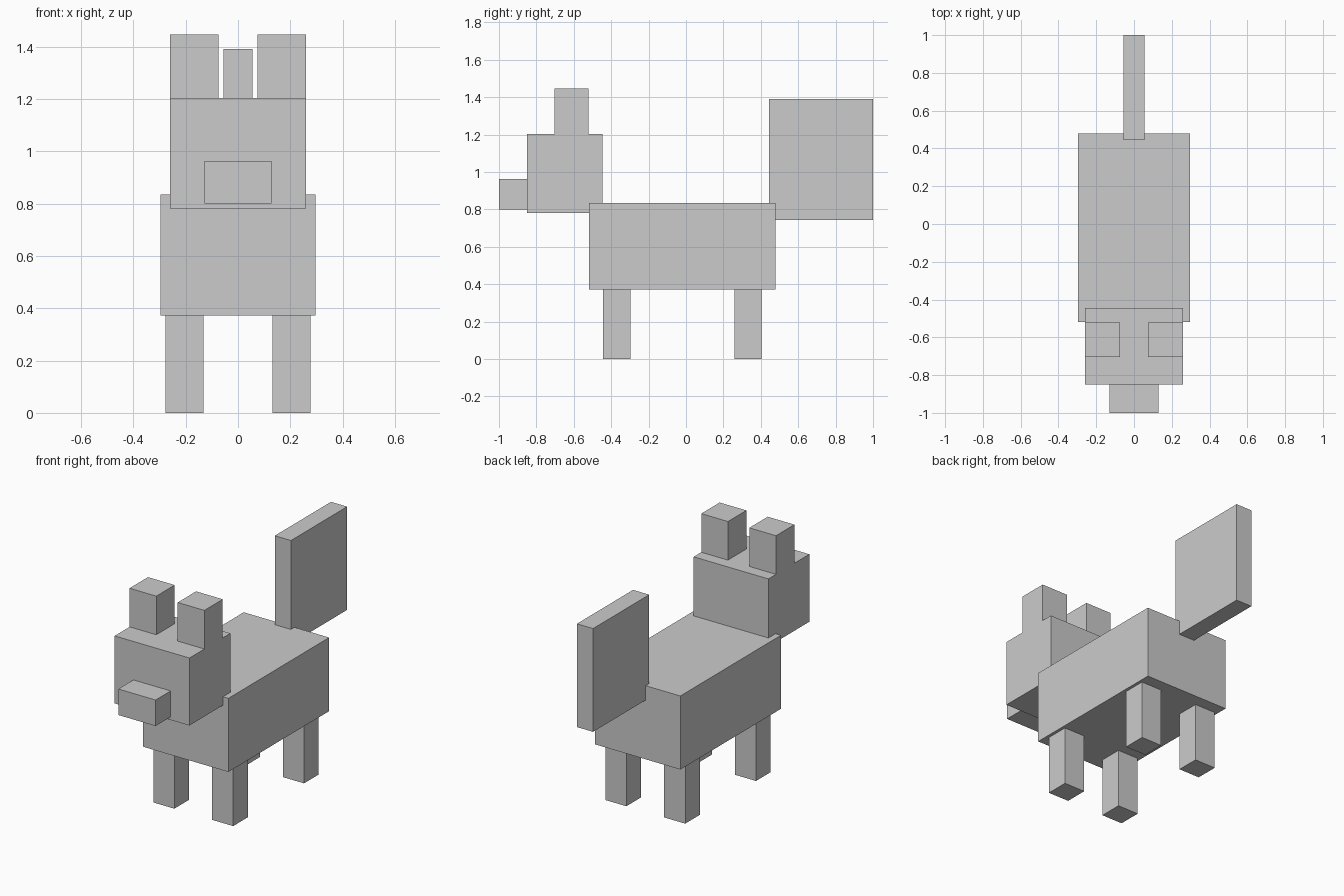
import bpy

if "Cube" in bpy.data.objects:
    bpy.data.objects.remove(bpy.data.objects["Cube"])


def box(name, x, y, z):
    """Box from (min, max) ranges on each axis."""
    ranges = (x, y, z)
    bpy.ops.mesh.primitive_cube_add(size=1, location=[(a + b) / 2 for a, b in ranges])
    obj = bpy.context.object
    obj.name = name
    obj.scale = [b - a for a, b in ranges]
    bpy.ops.object.transform_apply(location=False, rotation=False, scale=True)
    return obj


def box_pair(name, x, y, z):
    """Left and right copies mirrored across x = 0."""
    box(name + "_right", x, y, z)
    box(name + "_left", (-x[1], -x[0]), y, z)


# Body and tail
box("body", (-0.296, 0.296), (-0.518, 0.479), (0.373, 0.834))
box("tail", (-0.056, 0.056), (0.444, 1.0), (0.744, 1.391))

# Head, snout and ears
box("head", (-0.259, 0.259), (-0.851, -0.446), (0.781, 1.204))
box("snout", (-0.129, 0.129), (-1.0, -0.851), (0.80, 0.963))
box_pair("ear", (0.074, 0.259), (-0.703, -0.521), (1.204, 1.446))

# Legs
box_pair("front_leg", (0.131, 0.277), (-0.443, -0.297), (0, 0.373))
box_pair("back_leg", (0.131, 0.277), (0.258, 0.403), (0, 0.373))
